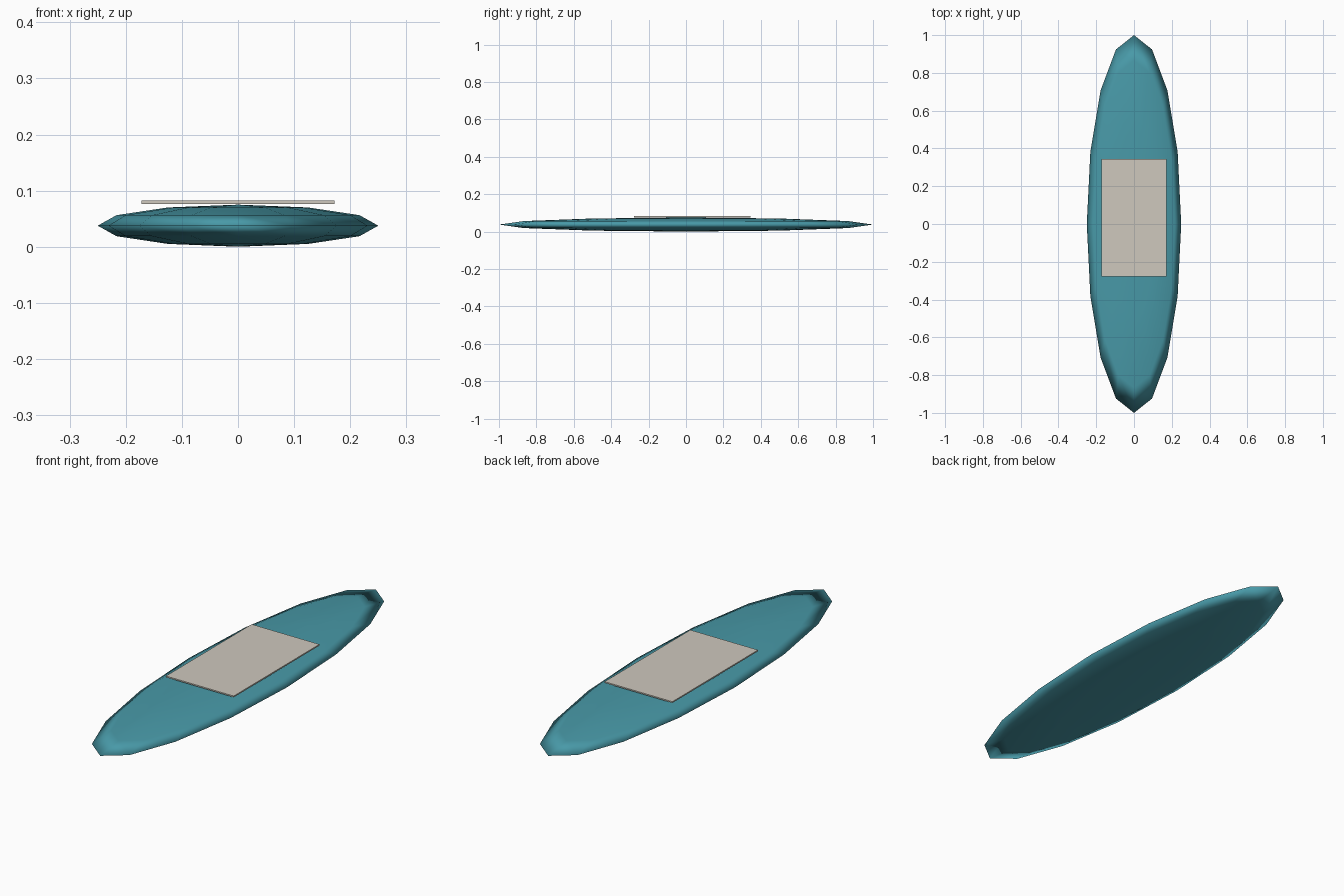
import bpy

default_cube = bpy.data.objects.get("Cube")
if default_cube:
    bpy.data.objects.remove(default_cube, do_unlink=True)


def make_material(name, rgb):
    mat = bpy.data.materials.new(name)
    mat.use_nodes = True
    mat.diffuse_color = (*rgb, 1)
    mat.node_tree.nodes["Principled BSDF"].inputs["Base Color"].default_value = (*rgb, 1)
    return mat


def finish(name, scale, mat):
    obj = bpy.context.object
    obj.name = obj.data.name = name
    obj.scale = scale
    bpy.ops.object.transform_apply(location=False, rotation=False, scale=True)
    obj.data.materials.append(mat)
    return obj


teal = make_material("teal", (0.065, 0.32, 0.39))
pale_grey = make_material("warm pale grey", (0.62, 0.58, 0.51))

# Board: flattened low-poly ellipsoid with smooth shading
bpy.ops.mesh.primitive_uv_sphere_add(segments=16, ring_count=6, radius=1,
                                     location=(0, 0, 0.0375))
finish("board", (0.25, 1, 0.0375), teal)
bpy.ops.object.shade_smooth()

# Deck pad: thin flat slab resting just above the board
bpy.ops.mesh.primitive_cube_add(size=1, location=(0, 0.034, 0.079))
finish("deck_pad", (0.344, 0.622, 0.006), pale_grey)
